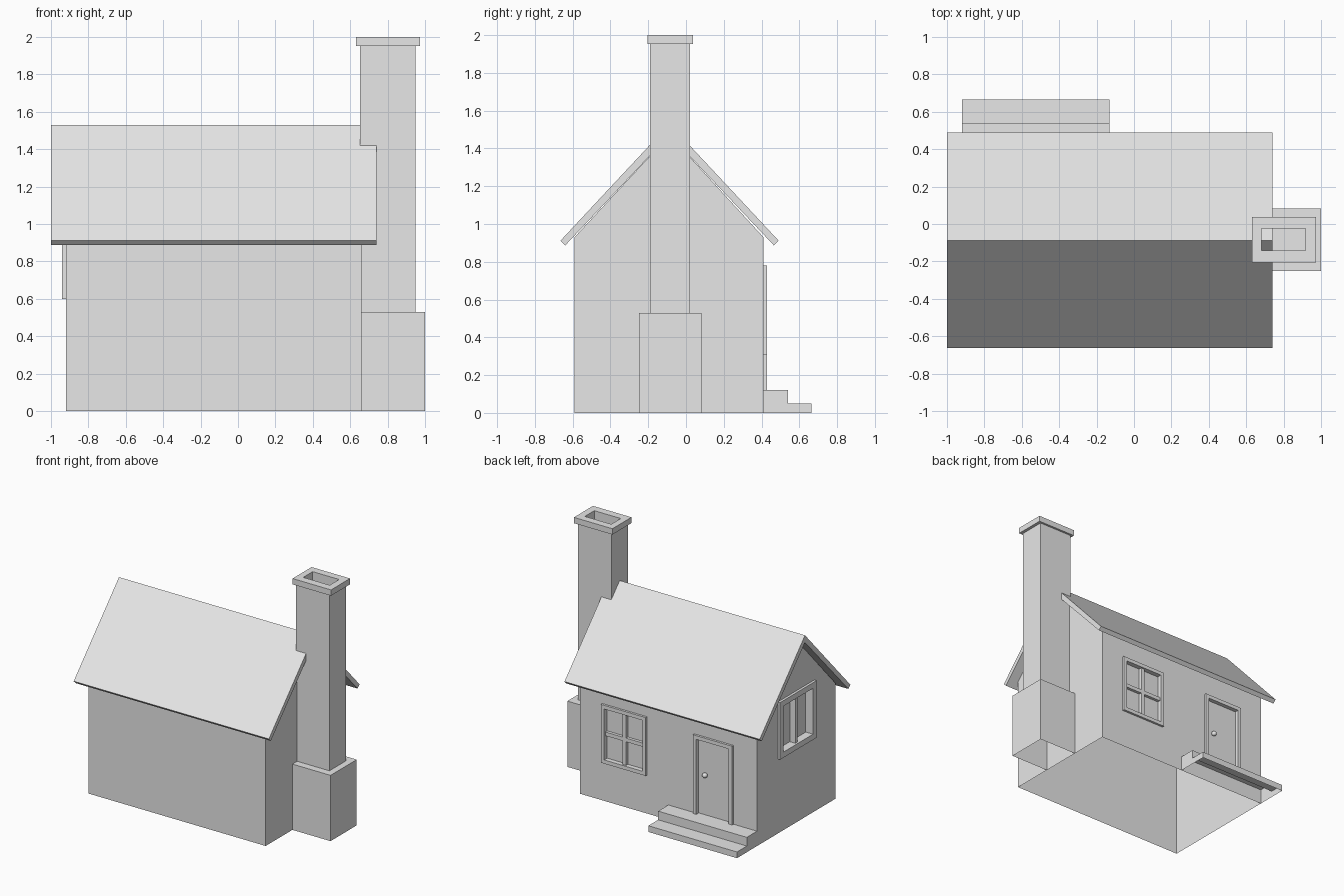
import bpy
import bmesh
from mathutils import Vector

if "Cube" in bpy.data.objects:
    bpy.data.objects.remove(bpy.data.objects["Cube"])

grey = bpy.data.materials.new("plain_grey")
grey.use_nodes = True
grey.diffuse_color = (0.8, 0.8, 0.8, 1)
grey.node_tree.nodes["Principled BSDF"].inputs["Base Color"].default_value = (0.8, 0.8, 0.8, 1)


def finish(name, bm):
    bmesh.ops.recalc_face_normals(bm, faces=bm.faces)
    mesh = bpy.data.meshes.new(name)
    bm.to_mesh(mesh)
    bm.free()
    mesh.materials.append(grey)
    obj = bpy.data.objects.new(name, mesh)
    bpy.context.collection.objects.link(obj)
    return obj


def extrude_x(name, profile, x0, x1):
    """Extrude a (y, z) outline along x."""
    bm = bmesh.new()
    face = bm.faces.new([bm.verts.new((x0, y, z)) for y, z in profile])
    ext = bmesh.ops.extrude_face_region(bm, geom=[face])
    moved = [g for g in ext["geom"] if isinstance(g, bmesh.types.BMVert)]
    bmesh.ops.translate(bm, verts=moved, vec=(x1 - x0, 0, 0))
    return finish(name, bm)


def add_box(bm, x, y, z):
    verts = bmesh.ops.create_cube(bm, size=1)["verts"]
    for v in verts:
        v.co = Vector([(r[0] + r[1]) / 2 + c * abs(r[1] - r[0]) for r, c in zip((x, y, z), v.co)])


def box(name, x, y, z):
    bm = bmesh.new()
    add_box(bm, x, y, z)
    return finish(name, bm)


def cut(obj, cutter):
    """Subtract a cutter and discard it."""
    mod = obj.modifiers.new("opening", "BOOLEAN")
    mod.operation = "DIFFERENCE"
    mod.solver = "EXACT"
    mod.object = cutter
    bpy.context.view_layer.objects.active = obj
    bpy.ops.object.modifier_apply(modifier=mod.name)


def open_bottom(obj):
    """Leave the part hollow underneath."""
    bm = bmesh.new()
    bm.from_mesh(obj.data)
    floor = [f for f in bm.faces if f.normal.z < -0.9 and f.calc_center_median().z < 0.001]
    bmesh.ops.delete(bm, geom=floor, context="FACES")
    bm.to_mesh(obj.data)
    bm.free()


BACK, SIDE = 0.41, -0.92      # outer faces of the back wall and of the window gable
RIDGE_Y = -0.087


def on_wall(wall, u, depth, z):
    """Box ranges for a span u on a wall; depth is measured outwards."""
    if wall == "back":
        return u, (BACK + depth[0], BACK + depth[1]), z
    return (SIDE - depth[1], SIDE - depth[0]), u, z


def opening(name, wall, u, z, trim, proud, recess, bars_u=0, bars_z=0, sill=True):
    """Recess a wall opening, with raised trim and dividing bars."""
    iu = (u[0] + trim, u[1] - trim)
    iz = (z[0] + (trim if sill else 0), z[1] - trim)
    cutter = box("cutter", *on_wall(wall, iu, (-recess, 0.1), iz))
    cut(walls, cutter)
    bpy.data.objects.remove(cutter)
    bm = bmesh.new()
    out = (-0.005, proud)
    for span in ((u[0], iu[0]), (iu[1], u[1])):
        add_box(bm, *on_wall(wall, span, out, z))
    add_box(bm, *on_wall(wall, iu, out, (iz[1], z[1])))
    if sill:
        add_box(bm, *on_wall(wall, iu, out, (z[0], iz[0])))
    mid_u, mid_z, half = sum(iu) / 2, sum(iz) / 2, 0.015
    inner = (-recess, 0.004)
    if bars_u:
        add_box(bm, *on_wall(wall, (mid_u - half, mid_u + half), inner, iz))
    if bars_z:
        for span in ((iu[0], mid_u - half), (mid_u + half, iu[1])):
            add_box(bm, *on_wall(wall, span, inner, (mid_z - half, mid_z + half)))
    return finish(name, bm)


# House walls with gables
walls = extrude_x("house_walls", [(-0.59, 0), (BACK, 0), (BACK, 0.93),
                                  (RIDGE_Y, 1.472), (-0.59, 0.93)], SIDE, 0.66)

# Windows and door
opening("back_window_frame", "back", (0.06, 0.46), (0.31, 0.78), 0.03, 0.018, 0.02, 1, 1)
opening("side_window_frame", "side", (-0.32, 0.145), (0.6, 1.06), 0.045, 0.02, 0.045, 1)
opening("door_frame", "back", (-0.71, -0.36), (0.12, 0.755), 0.03, 0.018, 0.015, sill=False)
open_bottom(walls)

# Door knob
bm = bmesh.new()
bmesh.ops.create_uvsphere(bm, u_segments=16, v_segments=10, radius=0.02)
bmesh.ops.translate(bm, verts=bm.verts, vec=(-0.455, BACK, 0.445))
knob = finish("door_knob", bm)
for poly in knob.data.polygons:
    poly.use_smooth = True

# Roof slab, mirrored about the ridge
right_half = [(0, 1.53), (0.577, 0.912), (0.552, 0.887), (0, 1.472)]
outline = [(RIDGE_Y + d, z) for d, z in right_half]
outline += [(RIDGE_Y - d, z) for d, z in reversed(right_half[1:3])]
extrude_x("roof", outline, -1, 0.74)

# Chimney with a hollow flue
base = box("chimney_base", (0.66, 1.0), (-0.25, 0.083), (0, 0.53))
open_bottom(base)
stack = box("chimney_stack", (0.652, 0.948), (-0.19, 0.02), (0.53, 1.955))
cap = box("chimney_cap", (0.63, 0.973), (-0.205, 0.037), (1.953, 2.0))
flue = box("cutter", (0.682, 0.918), (-0.143, -0.023), (0.6, 2.1))
for part in (stack, cap):
    cut(part, flue)
bpy.data.objects.remove(flue)

# Door steps
steps = extrude_x("door_steps", [(BACK, 0), (0.665, 0), (0.665, 0.05), (0.54, 0.05),
                                 (0.54, 0.12), (BACK, 0.12)], SIDE, -0.13)
open_bottom(steps)
